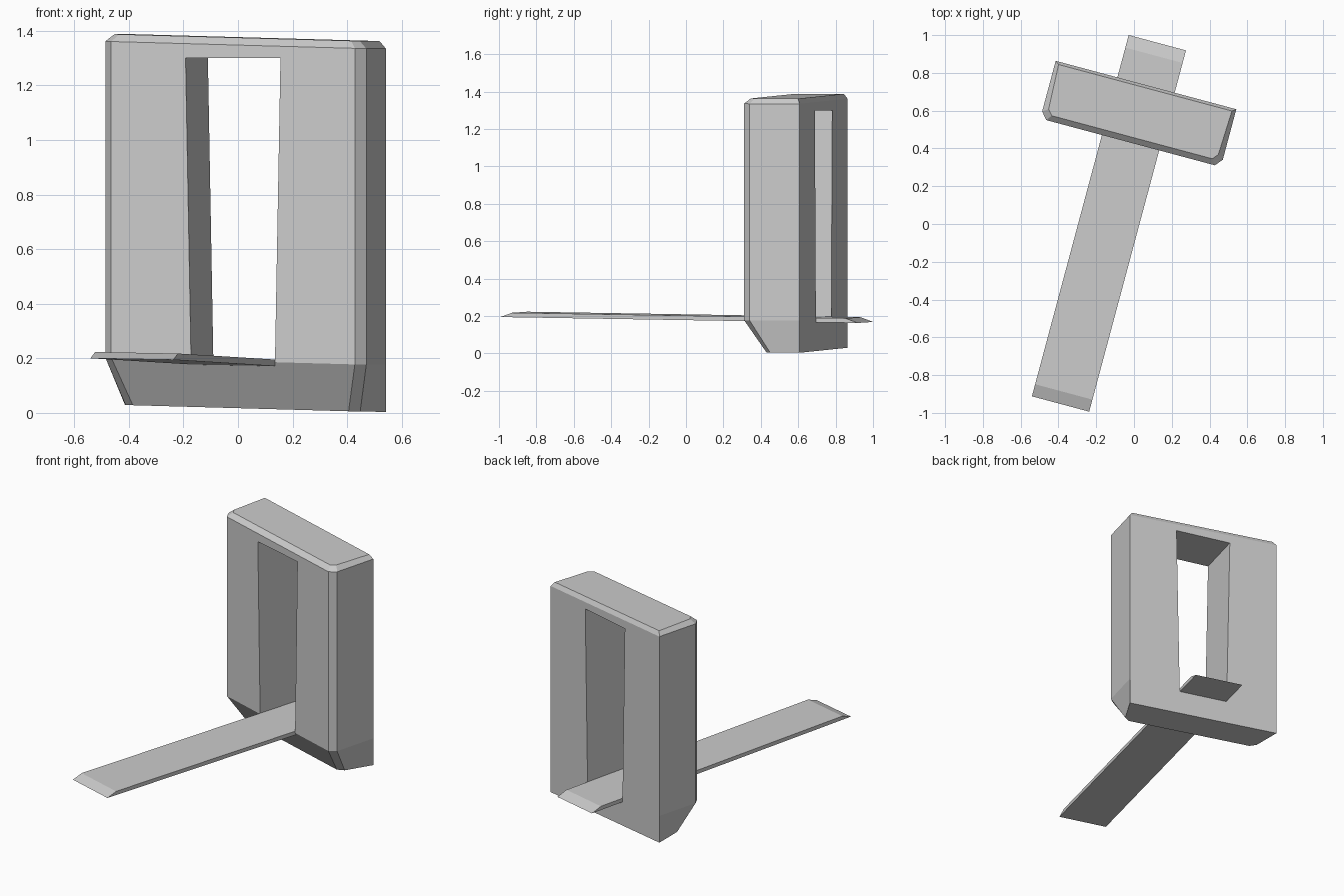
import bpy, bmesh, math
from mathutils import Matrix

if "Cube" in bpy.data.objects:
    bpy.data.objects.remove(bpy.data.objects["Cube"])

U0 = -0.129                                  # shared centre line across the model
TURN = Matrix.Rotation(math.radians(-15), 4, 'Z')


def loft(name, rings, du=0.0, dv=0.0):
    """Loft mirrored half-profiles. ring = (z, [(half width, depth), ...]);
    du, dv are the slight sideways and lengthwise slopes."""
    bm = bmesh.new()
    loops = []
    for z, half in rings:
        pts = half + [(-u, v) for u, v in reversed(half)]
        loops.append([bm.verts.new((u + U0, v, z + du * u + dv * v)) for u, v in pts])
    for a, b in zip(loops, loops[1:]):
        n = len(a)
        for i in range(n):
            j = (i + 1) % n
            bm.faces.new((a[i], a[j], b[j], b[i]))
    bm.faces.new(list(reversed(loops[0])))
    bm.faces.new(loops[-1])
    bmesh.ops.recalc_face_normals(bm, faces=bm.faces)
    bm.transform(TURN)
    me = bpy.data.meshes.new(name)
    bm.to_mesh(me)
    bm.free()
    ob = bpy.data.objects.new(name, me)
    bpy.context.collection.objects.link(ob)
    return ob


# Upright frame: chamfered front corners, undercut foot, chamfered top
body = [(0.462, 0.411), (0.495, 0.450), (0.495, 0.727)]
frame = loft("upright_frame", [
    (0.017, [(0.409, 0.520), (0.445, 0.550), (0.495, 0.727)]),
    (0.190, body),
    (1.348, body),
    (1.375, [(0.440, 0.441), (0.465, 0.470), (0.475, 0.712)]),
], du=-0.027)

# Tapered window through the frame
cutter = loft("window_cutter", [
    (0.180, [(0.159, 0.2), (0.159, 0.9)]),
    (1.300, [(0.180, 0.2), (0.180, 0.9)]),
])
cutter.hide_render = True
mod = frame.modifiers.new("window", 'BOOLEAN')
mod.object = cutter
mod.operation = 'DIFFERENCE'
mod.solver = 'EXACT'
bpy.context.view_layer.objects.active = frame
frame.select_set(True)
bpy.ops.object.modifier_apply(modifier=mod.name)
bpy.data.objects.remove(cutter)

# Long thin plank passing through the window, with sloped ends
loft("plank", [
    (0.181, [(0.157, -1.021), (0.157, 0.959)]),
    (0.205, [(0.157, -0.955), (0.157, 0.890)]),
], du=-0.018, dv=-0.016)
